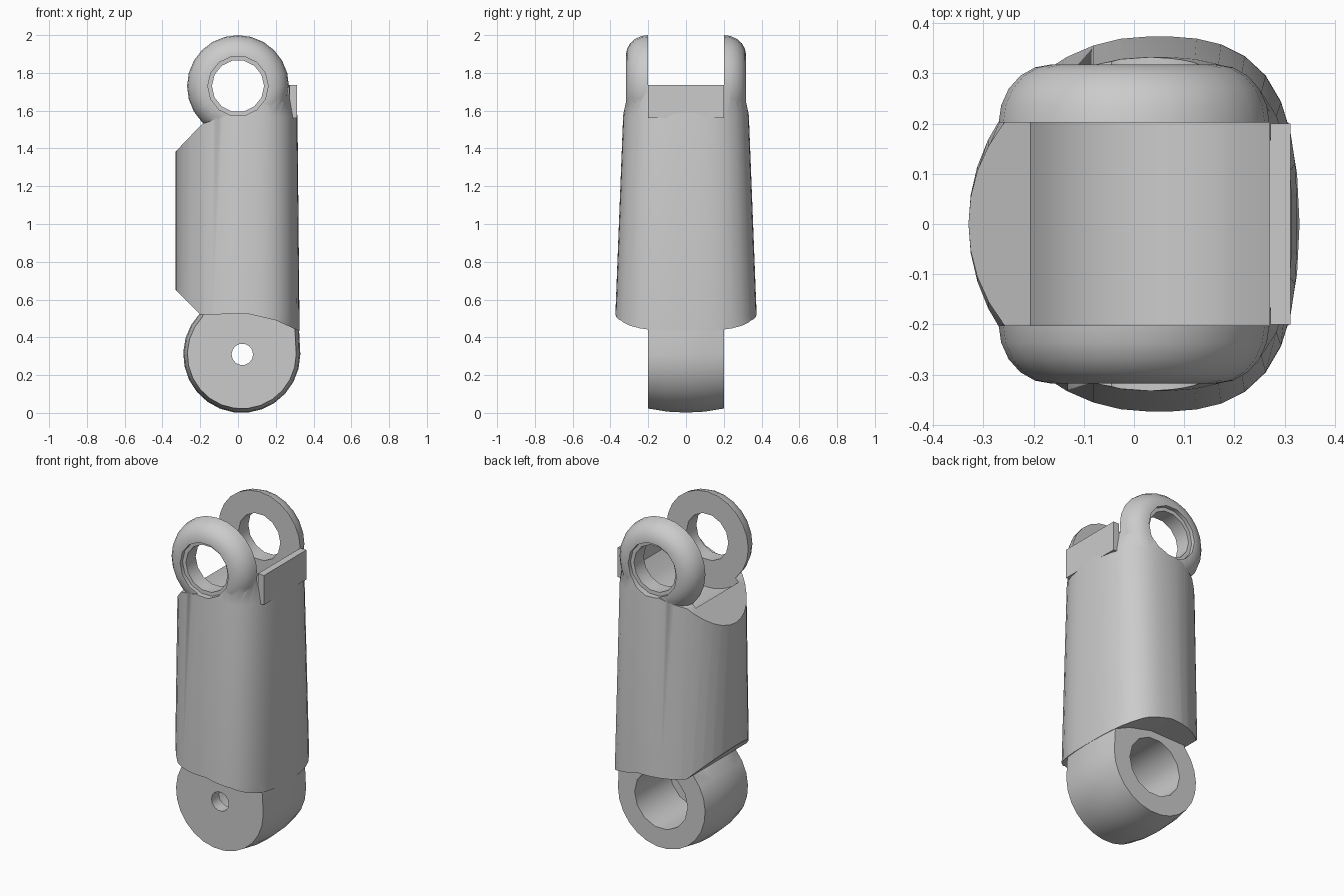
import bpy
import bmesh
from math import sin, cos, pi, radians

cube = bpy.data.objects.get("Cube")
if cube:
    bpy.data.objects.remove(cube, do_unlink=True)

grey = bpy.data.materials.new("mid_grey")
grey.use_nodes = True
colour = (0.6, 0.6, 0.6, 1)
grey.diffuse_color = colour
grey.node_tree.nodes["Principled BSDF"].inputs["Base Color"].default_value = colour


def loft(name, rings):
    """Skin a list of equal-length point rings and cap both ends."""
    bm = bmesh.new()
    loops = [[bm.verts.new(p) for p in ring] for ring in rings]
    n = len(loops[0])
    for a, b in zip(loops, loops[1:]):
        for i in range(n):
            j = (i + 1) % n
            bm.faces.new((a[i], a[j], b[j], b[i]))
    bm.faces.new(loops[0])
    bm.faces.new(loops[-1])
    bmesh.ops.recalc_face_normals(bm, faces=bm.faces)
    mesh = bpy.data.meshes.new(name)
    bm.to_mesh(mesh)
    bm.free()
    mesh.materials.append(grey)
    obj = bpy.data.objects.new(name, mesh)
    bpy.context.collection.objects.link(obj)
    return obj


def prism(name, profile, half):
    """Extrude an x-z profile along y."""
    return loft(name, [[(x, y, z) for x, z in profile] for y in (-half, half)])


def turned(name, cx, cz, stations, sides):
    """Round part about a y axis; stations are (y, radius)."""
    angles = [2 * pi * i / sides for i in range(sides)]
    return loft(name, [[(cx + r * cos(a), y, cz + r * sin(a)) for a in angles]
                       for y, r in stations])


def combine(target, tool, operation):
    """Apply a boolean and discard the tool."""
    mod = target.modifiers.new("cut", 'BOOLEAN')
    mod.operation = operation
    mod.solver = 'EXACT'
    mod.object = tool
    bpy.context.view_layer.objects.active = target
    bpy.ops.object.modifier_apply(modifier=mod.name)
    bpy.data.objects.remove(tool, do_unlink=True)


def smooth(obj, angle=32):
    bpy.ops.object.select_all(action='DESELECT')
    obj.select_set(True)
    bpy.context.view_layer.objects.active = obj
    bpy.ops.object.shade_smooth_by_angle(angle=radians(angle))


def body_ring(z, right, left, depth, count=40):
    """Oval section, squarer on the +x side."""
    ring = []
    for i in range(count):
        a = 2 * pi * i / count
        c, s = cos(a), sin(a)
        width, power = (right, 2.9) if c > 0 else (left, 2.0)
        k = (abs(c) ** power + abs(s) ** power) ** (-1 / power)
        ring.append((0.03 + width * c * k, depth * s * k, z))
    return ring


# Tapered body, trimmed to its sloped ends
body = loft("finger_body", [body_ring(0.35, 0.295, 0.36, 0.38),
                            body_ring(0.52, 0.295, 0.36, 0.374),
                            body_ring(1.57, 0.285, 0.36, 0.333),
                            body_ring(1.78, 0.25, 0.32, 0.31)])
outline = [(-0.4, 0.72), (-0.2, 0.52), (0.05, 0.525), (0.2, 0.49), (0.31, 0.44),
           (0.4, 0.4), (0.4, 1.76), (0.15, 1.76), (0.02, 1.6), (-0.19, 1.53), (-0.4, 1.31)]
combine(body, prism("trim", outline, 0.6), 'INTERSECT')

# Rounded upper knuckle, split into two lugs by the slot
PIVOT = 1.73
shoulder = [(0.2 + 0.118 * sin(t * pi / 10), 0.165 + 0.105 * cos(t * pi / 10)) for t in range(6)]
stations = [(-y, r) for y, r in reversed(shoulder)] + shoulder
combine(body, turned("knuckle", 0, PIVOT, stations, 24), 'UNION')

slot = [(-0.5, 1.53), (-0.22, 1.526)]
slot += [(0.3 * cos(radians(a)), PIVOT + 0.3 * sin(radians(a))) for a in range(234, 316, 9)]
slot += [(0.27, 1.6), (0.27, 1.735), (0.5, 1.735), (0.5, 2.2), (-0.5, 2.2)]
combine(body, prism("slot", slot, 0.202), 'DIFFERENCE')

# Pin hole with shallow counterbores
bore = [(-0.5, 0.16), (-0.295, 0.16), (-0.294, 0.138), (0.294, 0.138), (0.295, 0.16), (0.5, 0.16)]
combine(body, turned("pin_hole", 0, PIVOT, bore, 14), 'DIFFERENCE')

# Lower tongue: slightly barrelled round end running up into the body
CX, CZ = 0.02, 0.31


def tongue_ring(y, r):
    arc = [(CX + r * cos(radians(a)), y, CZ + r * sin(radians(a))) for a in range(136, 361, 14)]
    return arc + [(CX + r, y, CZ), (CX + r - 0.01, y, 0.5), (0.2, y, 0.62), (-0.17, y, 0.62)]


tongue = loft("lower_tongue", [tongue_ring(y, r) for y, r in
                               ((-0.202, 0.288), (-0.1, 0.305), (0, 0.31), (0.1, 0.305), (0.202, 0.288))])
combine(body, tongue, 'UNION')

# Wide bore at the back narrowing to a small hole in the front wall
axle = [(-0.4, 0.057), (-0.13, 0.057), (-0.129, 0.175), (0.4, 0.175)]
combine(body, turned("axle_bore", CX + 0.003, CZ, axle, 14), 'DIFFERENCE')
smooth(body)

# Stop plate at the edge of the slot
prism("stop_plate", [(0.272, 1.56), (0.312, 1.56), (0.312, 1.736), (0.272, 1.736)], 0.2)
